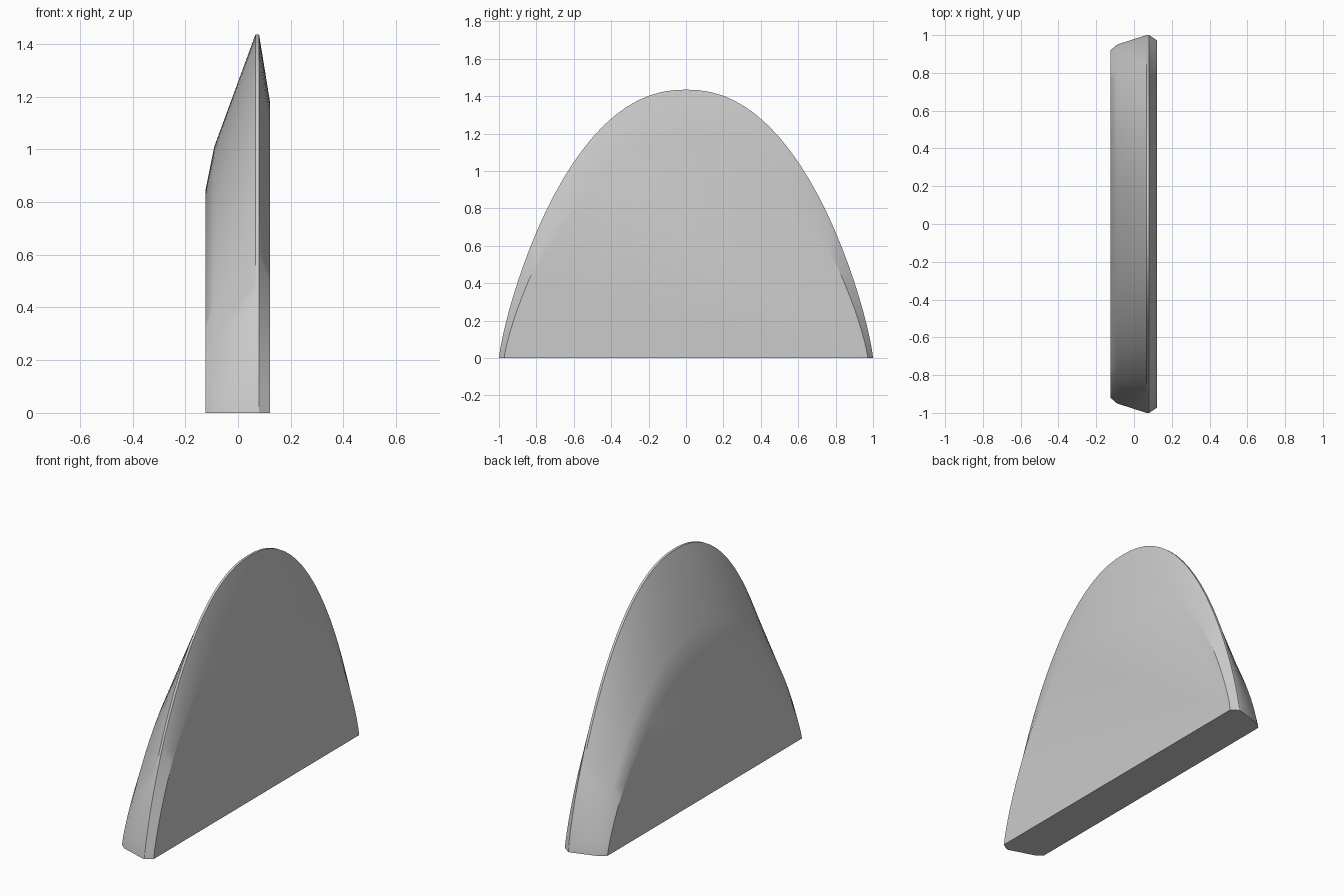
import bpy, bmesh, math

cube = bpy.data.objects.get("Cube")
if cube:
    bpy.data.objects.remove(cube)

grey = bpy.data.materials.new("light grey")
grey.use_nodes = True
colour = (0.6, 0.6, 0.6, 1)
grey.diffuse_color = colour
grey.node_tree.nodes["Principled BSDF"].inputs["Base Color"].default_value = colour

# Arch sections through the thickness: x, half width, height
SECTIONS = [(-0.124, 0.92, 0.84), (-0.09, 0.95, 1.01), (0.066, 1.0, 1.435),
            (0.08, 1.0, 1.435), (0.122, 0.972, 1.175)]
STEPS = 48


def arch(bm, x, half_width, height):
    ring = []
    for i in range(STEPS + 1):
        t = -math.cos(math.pi * i / STEPS)
        z = height * max(0, 1 - abs(t) ** 2.2) ** 0.8
        ring.append(bm.verts.new((x, half_width * t, z)))
    return ring


# Bevelled arch slab: skin between sections, flat sides and base
bm = bmesh.new()
rings = [arch(bm, *s) for s in SECTIONS]
for a, b in zip(rings, rings[1:]):
    for i in range(STEPS):
        bm.faces.new((a[i], a[i + 1], b[i + 1], b[i]))
bm.faces.new(rings[0])
bm.faces.new(rings[-1])
bm.faces.new([r[0] for r in rings] + [r[-1] for r in reversed(rings)])
bmesh.ops.recalc_face_normals(bm, faces=bm.faces)

mesh = bpy.data.meshes.new("arched_slab")
bm.to_mesh(mesh)
bm.free()
mesh.materials.append(grey)
slab = bpy.data.objects.new("arched_slab", mesh)
bpy.context.collection.objects.link(slab)

# Smooth the curved rim, keep its borders crisp
bpy.context.view_layer.objects.active = slab
slab.select_set(True)
bpy.ops.object.shade_smooth_by_angle(angle=math.radians(30))
